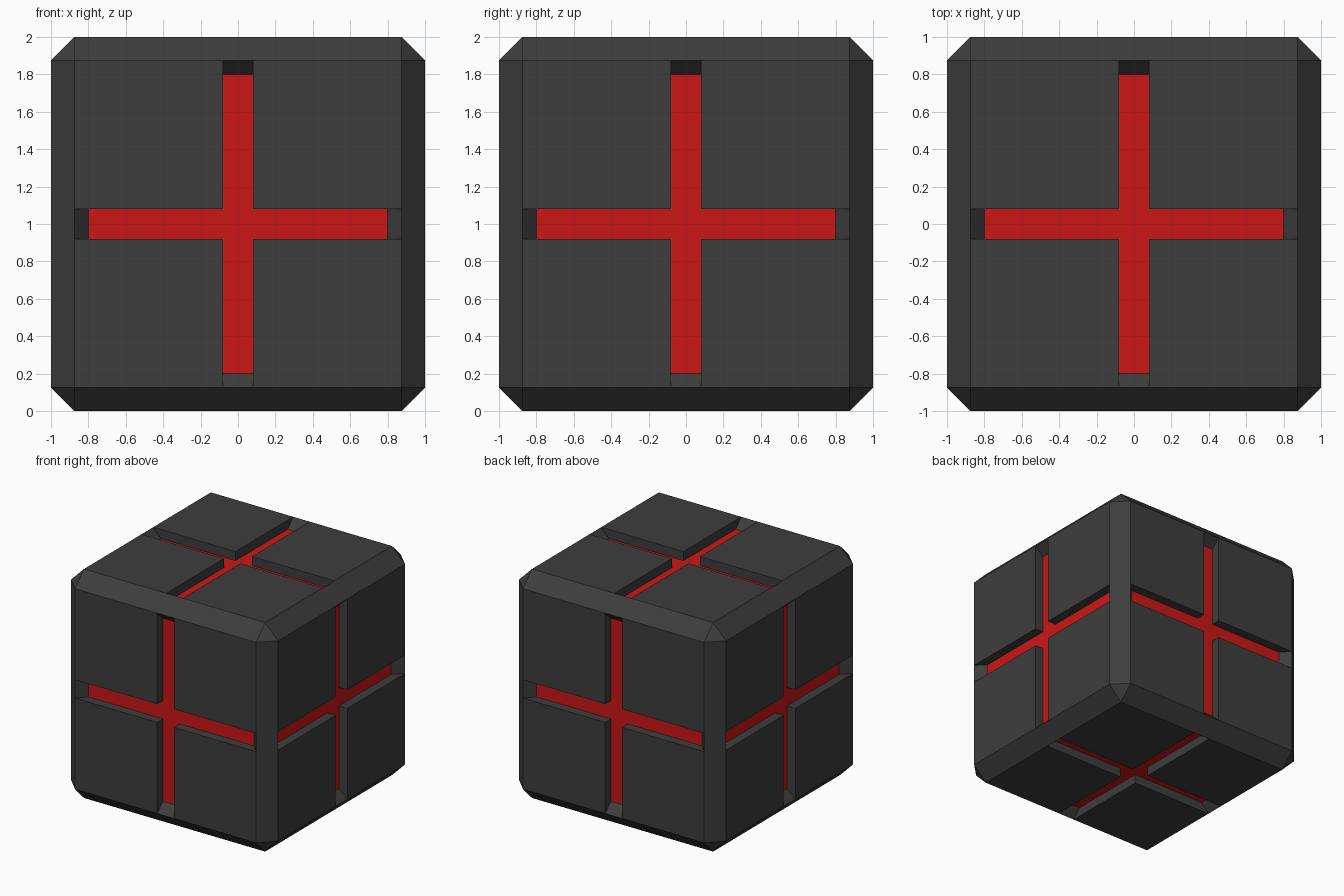
import bpy, bmesh
from itertools import product
from mathutils import Vector

if "Cube" in bpy.data.objects:
    bpy.data.objects.remove(bpy.data.objects["Cube"])

F = 0.875     # half size of each flat face inside the chamfer
E = 0.80      # half length of the groove floor
W = 0.08      # half width of the groove
D = 0.92      # height of the groove floor from the cube centre

mesh = bpy.data.meshes.new("grooved_cube")
for name, colour in (("dark_shell", (0.045, 0.047, 0.045, 1)),
                     ("red_inlay", (0.6, 0.008, 0.008, 1))):
    mat = bpy.data.materials.new(name)
    mat.diffuse_color = colour
    mat.use_nodes = True
    mat.node_tree.nodes["Principled BSDF"].inputs["Base Color"].default_value = mat.diffuse_color
    mesh.materials.append(mat)

bm = bmesh.new()


def add(points, outward, mat=0):
    """Add one face, turned so that it faces the outward direction."""
    face = bm.faces.new([bm.verts.new(p) for p in points])
    face.normal_update()
    if face.normal.dot(outward) < 0:
        face.normal_flip()
    face.material_index = mat


def place(axis, u, v, w):
    """Local u, v along a side and w outward, mapped to the cube axes."""
    p = Vector((0, 0, 0))
    p[axis], p[(axis + 1) % 3], p[(axis + 2) % 3] = w, u, v
    return p


# six sides, each with a cross shaped groove
for axis, s in product(range(3), (-1, 1)):
    out = place(axis, 0, 0, s)

    def P(u, v, w):
        return place(axis, u, v, w * s)

    # raised quarter panels and their groove walls
    for a, b in product((-1, 1), repeat=2):
        add([P(a * W, b * W, 1), P(a * F, b * W, 1), P(a * F, b * F, 1), P(a * W, b * F, 1)], out)
        add([P(a * W, b * W, 1), P(a * F, b * W, 1), P(a * E, b * W, D), P(a * W, b * W, D)],
            place(axis, 0, -b, 0))
        add([P(a * W, b * W, 1), P(a * W, b * F, 1), P(a * W, b * E, D), P(a * W, b * W, D)],
            place(axis, -a, 0, 0))
    # red floor with sloped groove ends
    add([P(-W, -W, D), P(W, -W, D), P(W, W, D), P(-W, W, D)], out, 1)
    for a in (-1, 1):
        add([P(a * W, -W, D), P(a * E, -W, D), P(a * E, W, D), P(a * W, W, D)], out, 1)
        add([P(-W, a * W, D), P(-W, a * E, D), P(W, a * E, D), P(W, a * W, D)], out, 1)
        add([P(a * E, -W, D), P(a * F, -W, 1), P(a * F, W, 1), P(a * E, W, D)], out)
        add([P(-W, a * E, D), P(-W, a * F, 1), P(W, a * F, 1), P(W, a * E, D)], out)

# twelve edge chamfers
for axis, a, b in product(range(3), (-1, 1), (-1, 1)):
    steps = (-F, -W, W, F)
    strip = [place(axis, a, b * F, t) for t in steps]
    strip += [place(axis, a * F, b, t) for t in reversed(steps)]
    add(strip, place(axis, a, b, 0))

# eight corner triangles
for a, b, c in product((-1, 1), repeat=3):
    add([(a, b * F, c * F), (a * F, b, c * F), (a * F, b * F, c)], Vector((a, b, c)))

bmesh.ops.remove_doubles(bm, verts=bm.verts[:], dist=0.0005)
bmesh.ops.translate(bm, verts=bm.verts[:], vec=(0, 0, 1))
bm.to_mesh(mesh)
bm.free()

cube = bpy.data.objects.new("grooved_cube", mesh)
bpy.context.collection.objects.link(cube)
